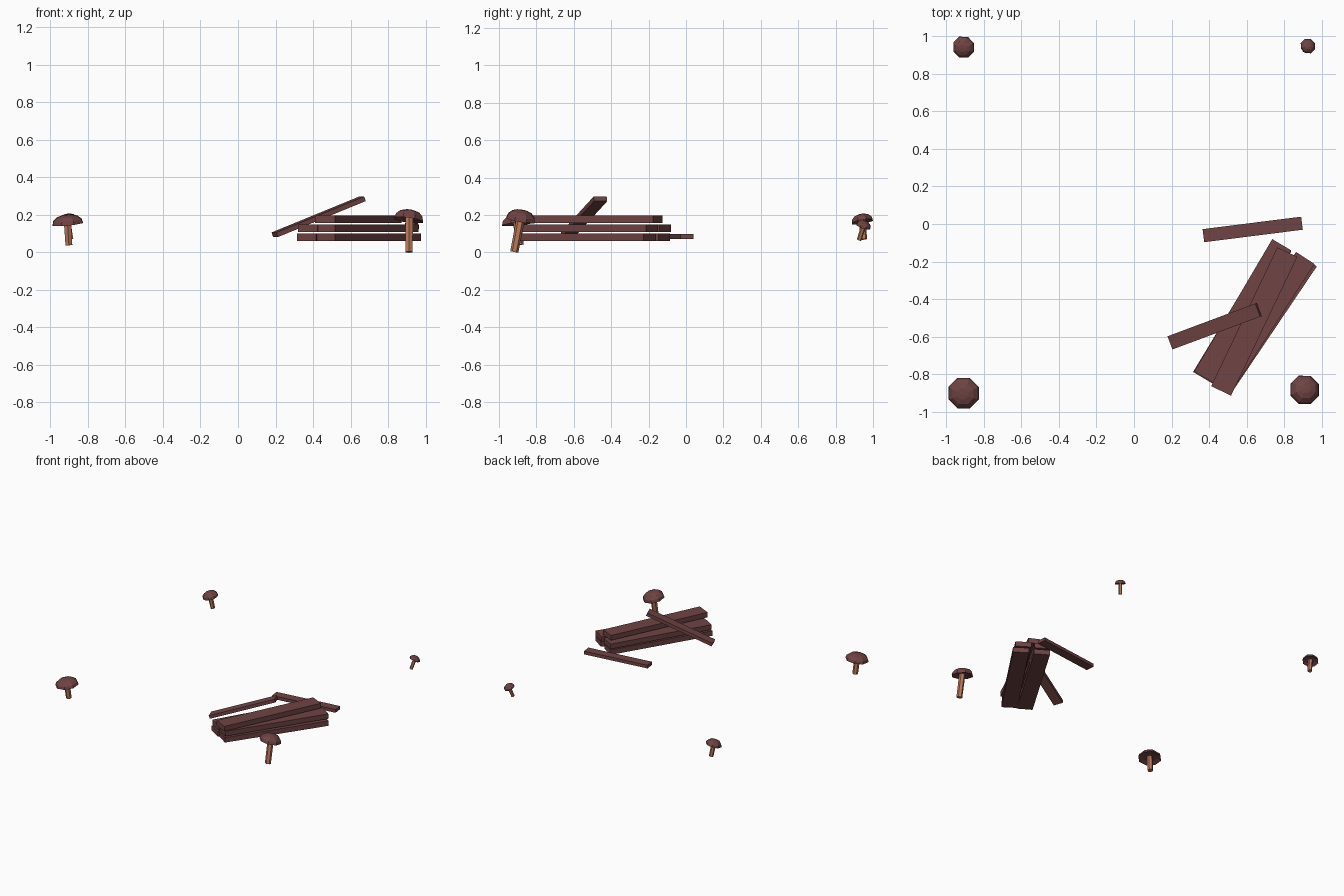
import bpy, bmesh, math
from mathutils import Vector, Matrix

if "Cube" in bpy.data.objects:
    bpy.data.objects.remove(bpy.data.objects["Cube"])


def material(name, col):
    m = bpy.data.materials.new(name)
    m.diffuse_color = (*col, 1)
    m.use_nodes = True
    m.node_tree.nodes["Principled BSDF"].inputs["Base Color"].default_value = m.diffuse_color
    return m


WOOD = material("dark_red_brown", (0.160, 0.057, 0.057))
STEM = material("tan_stem", (0.49, 0.195, 0.107))


def finish(name, bm, mat):
    bmesh.ops.recalc_face_normals(bm, faces=bm.faces)
    me = bpy.data.meshes.new(name)
    bm.to_mesh(me)
    bm.free()
    me.materials.append(mat)
    ob = bpy.data.objects.new(name, me)
    bpy.context.collection.objects.link(ob)
    return ob


def plank(name, centre, size, yaw, pitch=0):
    bm = bmesh.new()
    bmesh.ops.create_cube(bm, size=1)
    bmesh.ops.scale(bm, vec=size, verts=bm.verts)
    rot = Matrix.Rotation(math.radians(yaw), 4, 'Z') @ Matrix.Rotation(math.radians(-pitch), 4, 'Y')
    bm.transform(Matrix.Translation(centre) @ rot)
    return finish(name, bm, WOOD)


def lathe(name, rings, sides, mat, matrix):
    """Spin (radius, height) pairs; zero radius makes a pole."""
    bm = bmesh.new()
    loops = []
    for r, z in rings:
        if r == 0:
            loops.append([bm.verts.new((0, 0, z))] * sides)
        else:
            loops.append([bm.verts.new((r * math.cos(math.tau * (i + .5) / sides),
                                        r * math.sin(math.tau * (i + .5) / sides), z))
                          for i in range(sides)])
    for a, b in zip(loops, loops[1:]):
        for i in range(sides):
            j = (i + 1) % sides
            quad = list(dict.fromkeys((a[i], a[j], b[j], b[i])))
            bm.faces.new(quad)
    bm.transform(matrix)
    return finish(name, bm, mat)


def mushroom(name, rim, r, h, tilt, foot, stem_r):
    # domed cap with a slightly hollow underside, leaning along tilt
    rim, foot = Vector(rim), Vector(foot)
    axis = Vector((*tilt, 1)).normalized()
    m = Matrix.Translation(rim) @ Vector((0, 0, 1)).rotation_difference(axis).to_matrix().to_4x4()
    cap = [(0, .25 * h), (.6 * r, .2 * h), (r, 0), (.93 * r, .4 * h),
           (.68 * r, .78 * h), (.35 * r, .96 * h), (0, h)]
    lathe(name + "_cap", cap, 8, WOOD, m)
    # stem from foot into the cap
    d = rim + axis * h * .4 - foot
    m = Matrix.Translation(foot) @ Vector((0, 0, 1)).rotation_difference(d).to_matrix().to_4x4()
    lathe(name + "_stem", [(0, 0), (stem_r, 0), (stem_r * 1.05, d.length), (0, d.length)], 6, STEM, m)


# stacked planks: two in the lower layers, one on top
big = (0.82, 0.118, 0.04)
plank("bottom_left_plank", (0.577, -0.468, 0.081), big, 59)
plank("bottom_right_plank", (0.697, -0.533, 0.081), big, 56)
plank("middle_left_plank", (0.580, -0.464, 0.130), big, 59.5)
plank("middle_right_plank", (0.690, -0.525, 0.130), big, 57)
plank("top_plank", (0.641, -0.520, 0.177), big, 64.5)

# loose thin boards
plank("leaning_board", (0.43, -0.545, 0.19), (0.535, 0.075, 0.026), 20.5, 21)
plank("loose_board", (0.633, -0.029, 0.085), (0.53, 0.07, 0.026), 7.2)

# corner mushrooms
mushroom("front_right_mushroom", (0.910, -0.885, 0.172), 0.083, 0.056, (.14, .17), (0.912, -0.918, 0.002), 0.022)
mushroom("front_left_mushroom", (-0.908, -0.902, 0.151), 0.088, 0.050, (-.10, -.10), (-0.902, -0.888, 0.04), 0.021)
mushroom("back_left_mushroom", (-0.908, 0.943, 0.163), 0.061, 0.042, (-.20, -.18), (-0.893, 0.952, 0.07), 0.017)
mushroom("back_right_mushroom", (0.927, 0.948, 0.138), 0.042, 0.030, (.30, .33), (0.910, 0.926, 0.066), 0.013)
